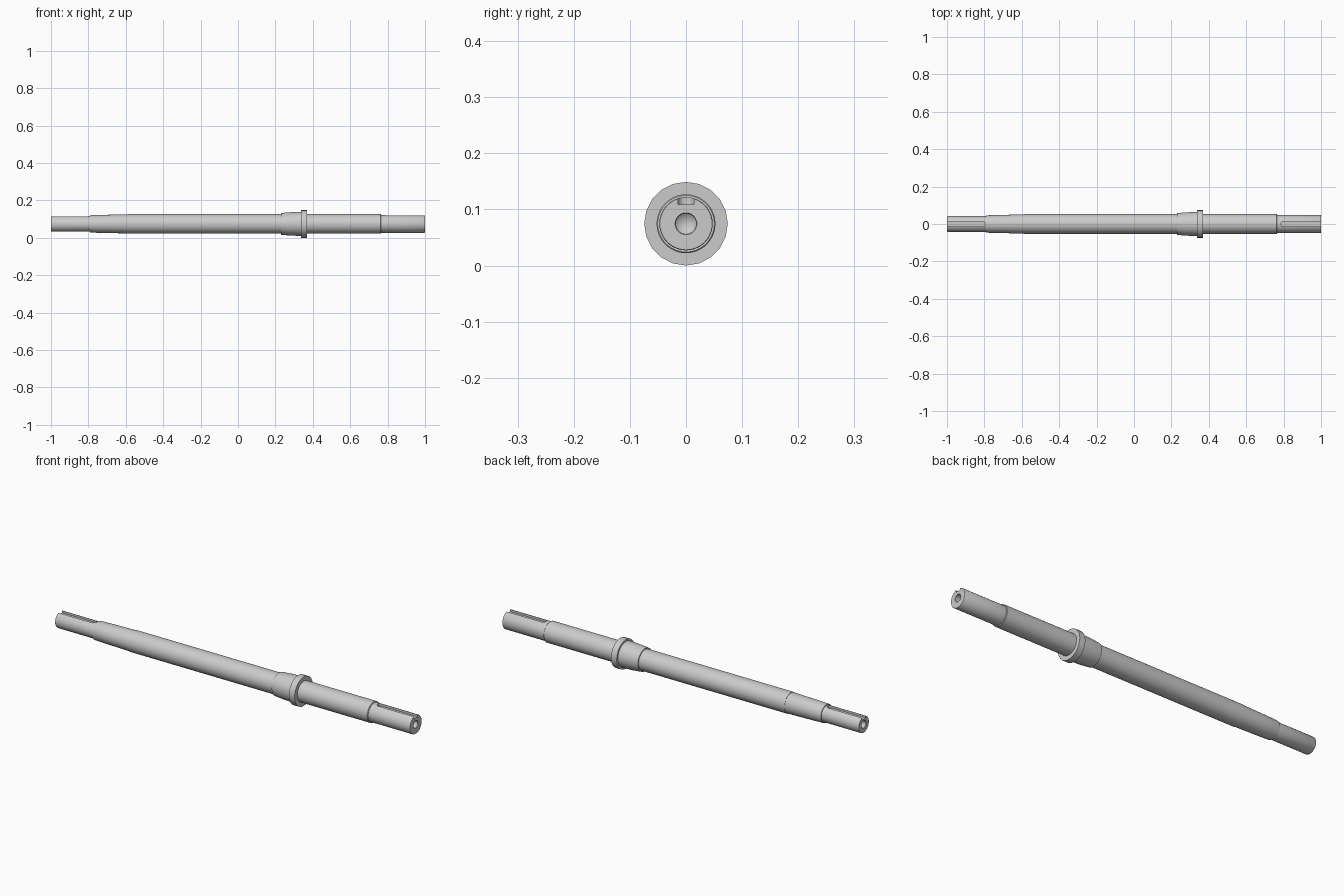
import bpy, bmesh, math

if "Cube" in bpy.data.objects:
    bpy.data.objects.remove(bpy.data.objects["Cube"])

AXIS_Z = 0.0745


def new_object(name, bm):
    bmesh.ops.recalc_face_normals(bm, faces=bm.faces)
    mesh = bpy.data.meshes.new(name)
    bm.to_mesh(mesh)
    bm.free()
    obj = bpy.data.objects.new(name, mesh)
    bpy.context.collection.objects.link(obj)
    return obj


def lathe(name, profile, sides):
    """Revolve (x, radius) points about the shaft axis; radius 0 is a pole."""
    bm = bmesh.new()
    rings = []
    for x, r in profile:
        if r == 0:
            rings.append([bm.verts.new((x, 0, AXIS_Z))])
            continue
        rings.append([bm.verts.new((x, r * math.sin(a), AXIS_Z + r * math.cos(a)))
                      for a in (2 * math.pi * i / sides for i in range(sides))])
    for a, b in zip(rings, rings[1:]):
        for i in range(sides):
            j = (i + 1) % sides
            quad = [a[i % len(a)], a[j % len(a)], b[j % len(b)], b[i % len(b)]]
            bm.faces.new(list(dict.fromkeys(quad)))
    return new_object(name, bm)


def slot_cutter(name, end, inner, half_width, floor):
    """Round-nosed slot, open at the shaft end."""
    d = 1 if end > inner else -1
    nose = inner + d * half_width
    pts = [(end + d * 0.02, half_width), (end + d * 0.02, -half_width)]
    pts += [(nose - d * half_width * math.cos(t), half_width * math.sin(t))
            for t in (math.pi * (i / 12 - 0.5) for i in range(13))]
    bm = bmesh.new()
    face = bm.faces.new([bm.verts.new((x, y, AXIS_Z + floor)) for x, y in pts])
    up = bmesh.ops.extrude_face_region(bm, geom=[face])["geom"]
    bmesh.ops.translate(bm, vec=(0, 0, 0.05),
                        verts=[v for v in up if isinstance(v, bmesh.types.BMVert)])
    obj = new_object(name, bm)
    obj.hide_render = True
    return obj


def smooth(obj):
    bpy.ops.object.select_all(action='DESELECT')
    obj.select_set(True)
    bpy.context.view_layer.objects.active = obj
    bpy.ops.object.shade_smooth_by_angle(angle=math.radians(30))


# Stepped shaft with a countersunk centre hole in each end
shaft = lathe("shaft", [
    (-0.915, 0), (-0.93, 0.018), (-0.998, 0.018), (-1, 0.0195),
    (-1, 0.0405), (-0.998, 0.0415), (-0.79, 0.0415),
    (-0.79, 0.0455), (-0.785, 0.0465), (-0.69, 0.049), (-0.59, 0.051),
    (-0.59, 0.0525), (0.23, 0.0525),
    (0.23, 0.058), (0.28, 0.0625), (0.345, 0.0645),
    (0.345, 0.0525), (0.763, 0.0525), (0.765, 0.0505),
    (0.765, 0.0475), (0.998, 0.0475), (1, 0.0465),
    (1, 0.0195), (0.998, 0.018), (0.93, 0.018), (0.915, 0)], 40)

# Keyways along the top of both ends
for cutter in (slot_cutter("left_keyway_cutter", -1, -0.797, 0.0145, 0.028),
               slot_cutter("right_keyway_cutter", 1, 0.786, 0.0145, 0.034)):
    mod = shaft.modifiers.new("keyway", 'BOOLEAN')
    mod.operation = 'DIFFERENCE'
    mod.solver = 'EXACT'
    mod.object = cutter
    bpy.context.view_layer.objects.active = shaft
    bpy.ops.object.modifier_apply(modifier=mod.name)
    bpy.data.objects.remove(cutter)

# Thrust collar: a ring around the shaft
collar = lathe("collar", [(0.338, 0.051), (0.338, 0.0745), (0.37, 0.0745),
                          (0.37, 0.051), (0.338, 0.051)], 20)
bm = bmesh.new()
bm.from_mesh(collar.data)
bmesh.ops.remove_doubles(bm, verts=bm.verts, dist=1e-5)
bmesh.ops.recalc_face_normals(bm, faces=bm.faces)
bm.to_mesh(collar.data)
bm.free()

for part in (shaft, collar):
    smooth(part)
